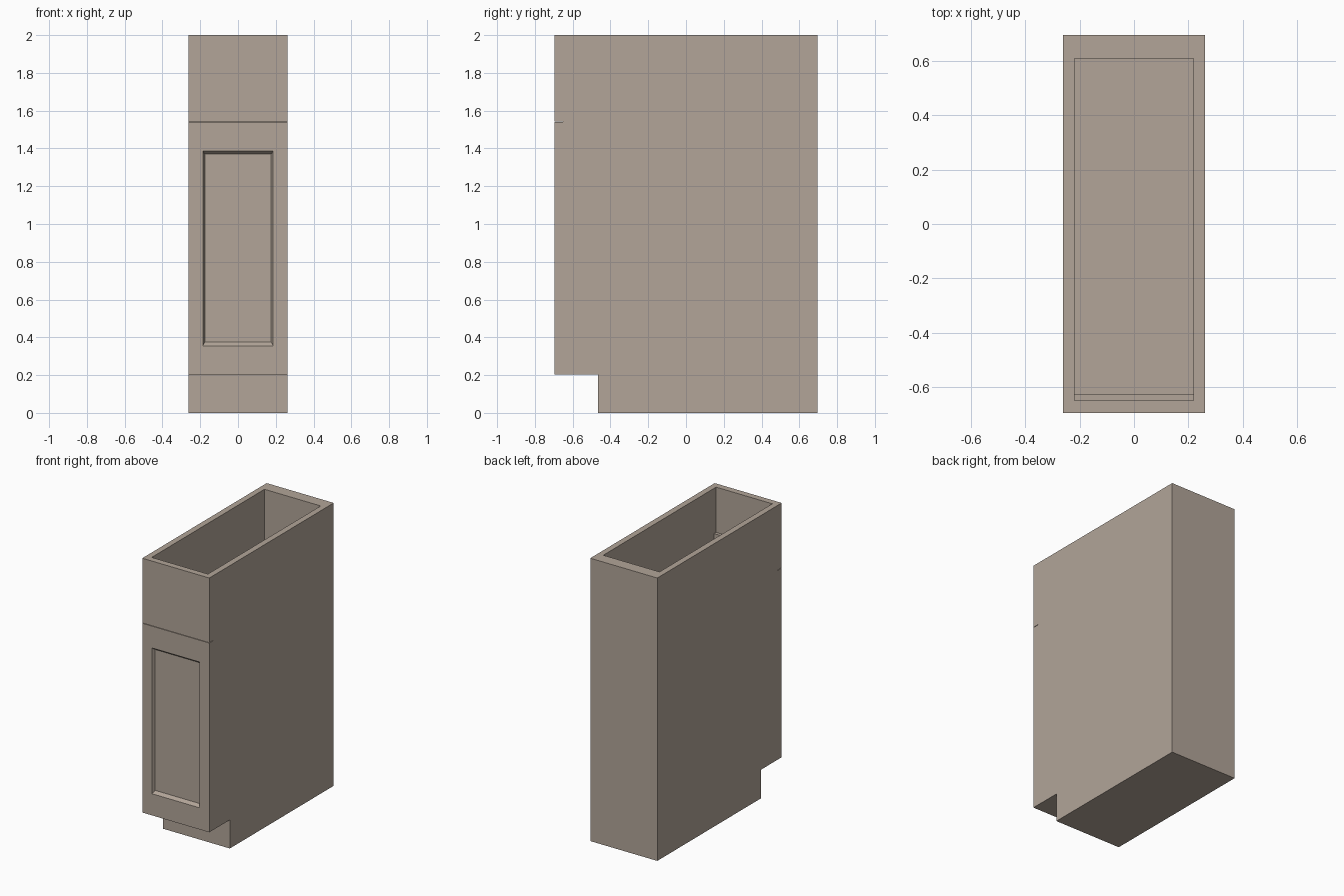
import bpy, bmesh

if "Cube" in bpy.data.objects:
    bpy.data.objects.remove(bpy.data.objects["Cube"])

W, D, H = 0.262, 0.695, 2.0     # half width, half depth, height
FRONT = -0.65                   # front plane of the carcass, behind door and drawer
BASE = 0.202                    # underside of the door, top of the toe kick

paint = bpy.data.materials.new("taupe_paint")
paint.diffuse_color = (0.445, 0.375, 0.315, 1)
paint.use_nodes = True
paint.node_tree.nodes["Principled BSDF"].inputs["Base Color"].default_value = paint.diffuse_color


def finish(name, bm):
    bmesh.ops.recalc_face_normals(bm, faces=bm.faces[:])
    me = bpy.data.meshes.new(name)
    bm.to_mesh(me)
    bm.free()
    me.materials.append(paint)
    ob = bpy.data.objects.new(name, me)
    bpy.context.collection.objects.link(ob)
    return ob


def extrude_x(name, profile, half):
    """Extrude a (y, z) side profile across the width."""
    bm = bmesh.new()
    face = bm.faces.new([bm.verts.new((-half, y, z)) for y, z in profile])
    geo = bmesh.ops.extrude_face_region(bm, geom=[face])["geom"]
    bmesh.ops.translate(bm, vec=(2 * half, 0, 0),
                        verts=[g for g in geo if isinstance(g, bmesh.types.BMVert)])
    return finish(name, bm)


# Carcass with toe-kick notch
carcass = extrude_x("carcass", [(-0.465, 0), (D, 0), (D, H), (FRONT, H),
                                (FRONT, BASE), (-0.465, BASE)], W)

# Open-topped interior, leaving a front rail behind the drawer front
cutter = extrude_x("interior_cutter", [(-0.627, 0.25), (0.61, 0.25), (0.61, 2.1),
                                       (-0.67, 2.1), (-0.67, 1.68), (-0.627, 1.68)], 0.22)
cutter.hide_render = True
mod = carcass.modifiers.new("interior", 'BOOLEAN')
mod.operation = 'DIFFERENCE'
mod.solver = 'EXACT'
mod.object = cutter
bpy.context.view_layer.objects.active = carcass
bpy.ops.object.modifier_apply(modifier=mod.name)
bpy.data.objects.remove(cutter)

# Plain drawer front, separated from the door by a thin gap
extrude_x("drawer_front", [(-D, 1.543), (FRONT, 1.543), (FRONT, H), (-D, H)], W)


# Door with a sloped, recessed panel: nested rectangles bridged into rings
def ring(bm, half, z0, z1, y):
    return [bm.verts.new((x, y, z)) for x, z in
            ((-half, z0), (half, z0), (half, z1), (-half, z1))]


bm = bmesh.new()
rings = [ring(bm, W, BASE, 1.540, FRONT),
         ring(bm, W, BASE, 1.540, -D),
         ring(bm, 0.186, 0.355, 1.386, -D),
         ring(bm, 0.176, 0.374, 1.370, -0.675)]
for a, b in zip(rings, rings[1:]):
    for i in range(4):
        j = (i + 1) % 4
        bm.faces.new((a[i], a[j], b[j], b[i]))
bm.faces.new(rings[0])
bm.faces.new(rings[-1])
finish("door", bm)
